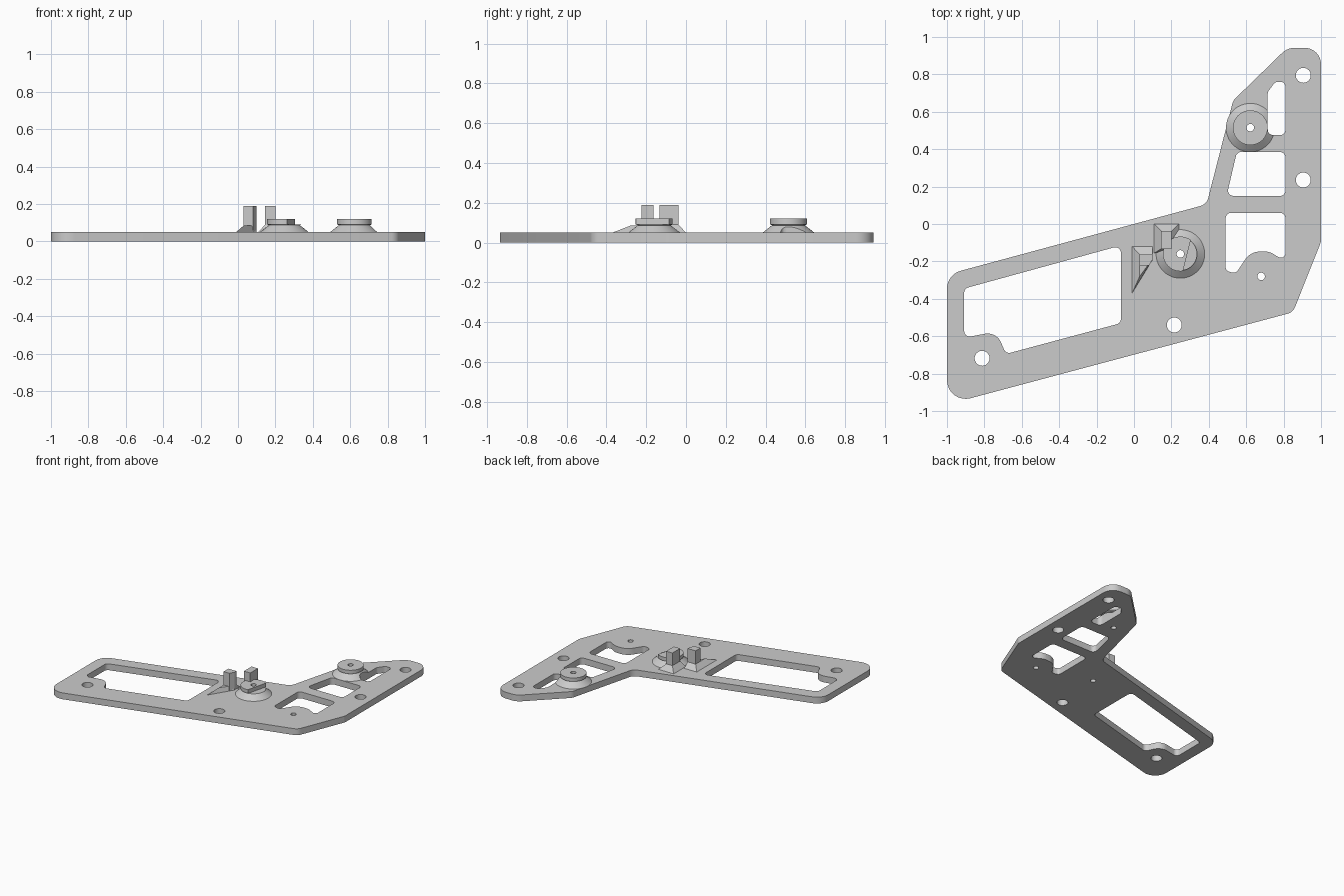
import bpy, bmesh, math
from mathutils import Vector

cube = bpy.data.objects.get("Cube")
if cube:
    bpy.data.objects.remove(cube, do_unlink=True)

grey = bpy.data.materials.new("matte grey")
grey.use_nodes = True
colour = (0.6, 0.6, 0.6, 1)
grey.diffuse_color = colour
grey.node_tree.nodes["Principled BSDF"].inputs["Base Color"].default_value = colour

T = 0.05  # plate thickness


def rounded(corners, steps=8):
    """Polygon (x, y, radius) with each corner replaced by an arc."""
    out = []
    n = len(corners)
    for i, (x, y, r) in enumerate(corners):
        p = Vector((x, y, 0))
        u = Vector((*corners[i - 1][:2], 0)) - p
        v = Vector((*corners[(i + 1) % n][:2], 0)) - p
        limit = 0.49 * min(u.length, v.length)
        half = u.angle(v) / 2
        t = min(r / math.tan(half), limit)
        radius = t * math.tan(half)
        u.normalize()
        v.normalize()
        c = p + (u + v).normalized() * (t / math.cos(half))
        a, b = (p + u * t - c).normalized(), (p + v * t - c).normalized()
        out += [c + a.slerp(b, k / steps).normalized() * radius for k in range(steps + 1)]
    return out


def circle(x, y, r, n=32):
    return [Vector((x + r * math.cos(k * math.tau / n),
                    y + r * math.sin(k * math.tau / n), 0)) for k in range(n)]


def finish(name, bm):
    bmesh.ops.remove_doubles(bm, verts=bm.verts, dist=1e-5)
    bmesh.ops.recalc_face_normals(bm, faces=bm.faces)
    me = bpy.data.meshes.new(name)
    bm.to_mesh(me)
    bm.free()
    ob = bpy.data.objects.new(name, me)
    bpy.context.collection.objects.link(ob)
    me.materials.append(grey)
    return ob


def smooth(ob):
    bpy.ops.object.select_all(action='DESELECT')
    ob.select_set(True)
    bpy.context.view_layer.objects.active = ob
    bpy.ops.object.shade_smooth_by_angle(angle=math.radians(30))


def prism(name, low, high, z0, z1):
    """Solid between two matching outlines."""
    bm = bmesh.new()
    a = [bm.verts.new((p[0], p[1], z0)) for p in low]
    b = [bm.verts.new((p[0], p[1], z1)) for p in high]
    bm.faces.new(a[::-1])
    bm.faces.new(b)
    for i in range(len(a)):
        bm.faces.new((a[i - 1], a[i], b[i], b[i - 1]))
    return finish(name, bm)


def boss(name, x, y):
    """Turned stand-off: flared foot, round head, bored centre."""
    profile = [(0.02, T), (0.13, T), (0.083, 0.087), (0.093, 0.092), (0.093, 0.12), (0.02, 0.12)]
    bm = bmesh.new()
    rings = [[bm.verts.new((p.x, p.y, z)) for p in circle(x, y, r, 48)] for r, z in profile]
    for i, ring in enumerate(rings):
        last = rings[i - 1]
        for k in range(len(ring)):
            bm.faces.new((last[k - 1], last[k], ring[k], ring[k - 1]))
    return finish(name, bm)


def cut(ob, cutter):
    mod = ob.modifiers.new("cut", 'BOOLEAN')
    mod.operation = 'DIFFERENCE'
    mod.solver = 'EXACT'
    mod.object = cutter
    cutter.hide_render = True
    cutter.hide_set(True)


# Plate outline and openings
outline = [(-1, -0.965, 0.1), (0.85, -0.472, 0.06), (1, -0.095, 0.06), (1, 0.942, 0.1),
           (0.82, 0.942, 0.1), (0.53, 0.66, 0.06), (0.388, 0.105, 0.06), (-1, -0.27, 0.1)]
long_window = [(-0.908, -0.345, 0.03), (-0.07, -0.115, 0.03), (-0.07, -0.53, 0.03),
               (-0.685, -0.695, 0.03), (-0.735, -0.575, 0.11), (-0.908, -0.608, 0.03)]
mid_window = [(0.55, 0.385, 0.03), (0.81, 0.385, 0.03), (0.81, 0.15, 0.03), (0.495, 0.15, 0.03)]
low_window = [(0.49, 0.06, 0.03), (0.81, 0.06, 0.03), (0.81, -0.2, 0.025), (0.72, -0.145, 0.1),
              (0.62, -0.15, 0.1), (0.545, -0.265, 0.03), (0.49, -0.25, 0.025)]
slot = [(0.715, 0.705, 0.03), (0.755, 0.76, 0.03), (0.81, 0.76, 0.03),
        (0.81, 0.475, 0.03), (0.715, 0.475, 0.03)]
holes = [(0.905, 0.795, 0.04), (0.905, 0.235, 0.04), (0.215, -0.54, 0.04), (-0.812, -0.718, 0.04),
         (0.68, -0.28, 0.02), (0.622, 0.515, 0.02), (0.248, -0.16, 0.02)]

loops = [rounded(o) for o in (outline, long_window, mid_window, low_window, slot)]
loops += [circle(*h) for h in holes]

# Plate: flat curve with openings, thickened
curve = bpy.data.curves.new("plate", 'CURVE')
curve.dimensions = '2D'
curve.fill_mode = 'BOTH'
curve.extrude = T / 2
for loop in loops:
    spline = curve.splines.new('POLY')
    spline.points.add(len(loop) - 1)
    for pt, p in zip(spline.points, loop):
        pt.co = (p.x, p.y, 0, 1)
    spline.use_cyclic_u = True
curve.materials.append(grey)
plate = bpy.data.objects.new("plate", curve)
bpy.context.collection.objects.link(plate)
plate.location.z = T / 2
bpy.ops.object.select_all(action='DESELECT')
plate.select_set(True)
bpy.context.view_layer.objects.active = plate
bpy.ops.object.convert(target='MESH')
plate = bpy.context.view_layer.objects.active
bm = bmesh.new()
bm.from_mesh(plate.data)
bmesh.ops.remove_doubles(bm, verts=bm.verts, dist=1e-5)
bmesh.ops.recalc_face_normals(bm, faces=bm.faces)
bm.to_mesh(plate.data)
bm.free()
smooth(plate)

# Bosses, the upper one trimmed by the slot, the lower one by a side flat
upper_boss = boss("upper_boss", 0.622, 0.515)
slot_outline = rounded(slot)
slot_cutter = prism("slot_cutter", slot_outline, slot_outline, -0.1, 0.3)
smooth(upper_boss)
cut(upper_boss, slot_cutter)

lower_boss = boss("lower_boss", 0.248, -0.16)
flat = [(0.25, -0.3), (0.45, -0.3), (0.45, 0), (0.325, 0)]
flat_cutter = prism("flat_cutter", flat, flat, 0.09, 0.3)
smooth(lower_boss)
cut(lower_boss, flat_cutter)

# Left clip: sloped foot and post
prism("left_clip_foot",
      [(-0.01, -0.37), (0.1, -0.19), (0.1, -0.12), (-0.01, -0.12)],
      [(0.03, -0.28), (0.1, -0.185), (0.1, -0.163), (0.03, -0.163)], T, 0.085)
post = [(0.03, -0.223), (0.08, -0.223), (0.1, -0.188), (0.1, -0.163), (0.03, -0.163)]
prism("left_clip_post", post, post, T, 0.19)

# Right clip: sloped foot and post
prism("right_clip_foot",
      [(0.108, -0.155), (0.19, -0.155), (0.24, -0.03), (0.24, 0), (0.108, 0)],
      [(0.145, -0.133), (0.19, -0.133), (0.2, -0.085), (0.2, -0.038), (0.145, -0.038)], T, 0.09)
post = [(0.145, -0.133), (0.2, -0.133), (0.2, -0.038), (0.145, -0.038)]
prism("right_clip_post", post, post, T, 0.19)
